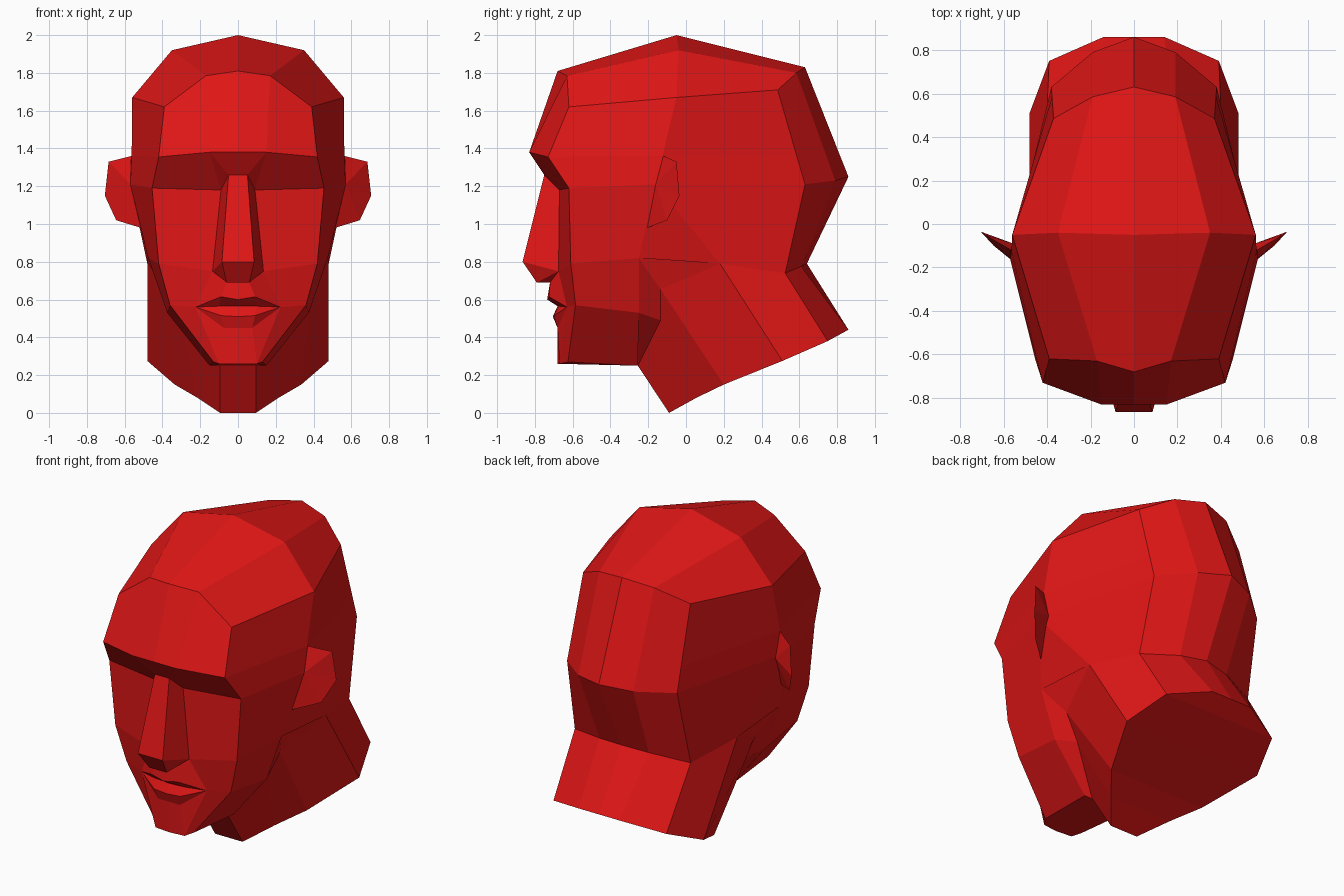
import bpy, bmesh
from mathutils import Vector

if "Cube" in bpy.data.objects:
    bpy.data.objects.remove(bpy.data.objects["Cube"])

red = bpy.data.materials.new("red")
red.diffuse_color = (0.75, 0.008, 0.008, 1)
red.use_nodes = True
red.node_tree.nodes["Principled BSDF"].inputs["Base Color"].default_value = red.diffuse_color


def loft(name, *grids, ref=(0, 0, 1)):
    """Skin rows of half-section points, face outward from ref, mirror over x."""
    bm = bmesh.new()
    verts = {}

    def vert(p):
        if p not in verts:
            verts[p] = bm.verts.new(p)
        return verts[p]

    for rows in grids:
        for a, b in zip(rows, rows[1:]):
            for i in range(len(a) - 1):
                ring = list(dict.fromkeys((a[i], a[i + 1], b[i + 1], b[i])))
                if len(ring) > 2:
                    bm.faces.new([vert(p) for p in ring])
    for f in bm.faces:
        f.normal_update()
        if f.normal.dot(f.calc_center_median() - Vector(ref)) < 0:
            f.normal_flip()
    mesh = bpy.data.meshes.new(name)
    bm.to_mesh(mesh)
    bm.free()
    mesh.materials.append(red)
    ob = bpy.data.objects.new(name, mesh)
    bpy.context.collection.objects.link(ob)
    mirror = ob.modifiers.new("mirror", 'MIRROR')
    mirror.merge_threshold = 0.0005
    return ob


# Landmarks shared between neighbouring parts
brow_c, brow_m, brow_s = (0, -.83, 1.38), (.15, -.83, 1.38), (.42, -.73, 1.355)
fore_s, crown_s, back_s = (.39, -.62, 1.62), (.56, -.05, 1.67), (.37, .485, 1.71)
bulge_s = (.38, .63, 1.21)
nape_c, nape_m, nape_s = (0, .64, .79), (.17, .61, .775), (.40, .525, .74)
eye_in, eye_out, ear_root = (.09, -.67, 1.18), (.455, -.62, 1.19), (.57, -.16, 1.21)
bridge_c, bridge_s = (0, -.75, 1.26), (.05, -.75, 1.26)
cheek, cheek_low = (.42, -.61, .79), (.36, -.585, .57)
wing, mouth_corner = (.135, -.675, .75), (.225, -.63, .56)
base_c, base_s = (0, -.72, .69), (.06, -.72, .69)
chin_c, chin_m, chin_s = (0, -.68, .26), (.10, -.67, .26), (.13, -.625, .27)
jaw_top, jaw_mid, jaw_low = (.475, -.25, .82), (.375, -.25, .53), (.15, -.255, .25)
throat_c, throat_s = (0, -.255, .25), (.095, -.255, .25)
gullet, jaw_back, neck_side = (.305, -.135, .49), (.385, -.135, .655), (.48, .18, .79)

# Skull: cross-sections from brow over the crown to the nape
loft("skull", [
    [brow_c, brow_m, brow_s],
    [(0, -.68, 1.81), (.17, -.63, 1.785), fore_s],
    [(0, -.05, 2), (.35, -.04, 1.92), crown_s],
    [(0, .63, 1.83), (.19, .585, 1.8), back_s],
    [(0, .86, 1.25), (.19, .79, 1.23), bulge_s],
    [nape_c, nape_m, nape_s]])

# Temples and sides of the head
loft("head_side",
     [[fore_s, crown_s, back_s],
      [brow_s, (.563, -.124, 1.36), (.377, .5865, 1.36)],
      [eye_out, ear_root, bulge_s]],
     [[eye_out, ear_root, ear_root, bulge_s],
      [cheek, jaw_top, neck_side, nape_s]][:1] +
     [[cheek, jaw_top, neck_side, nape_s]])

# Brow underside, cheeks and lower face
loft("face",
     [[brow_c, brow_m, brow_m, brow_s], [bridge_c, bridge_s, eye_in, eye_out]],
     [[eye_in, eye_out], [wing, cheek], [mouth_corner, cheek_low], [chin_m, chin_s]])

# Nose: bridge, tip, underside
loft("nose", [
    [bridge_c, bridge_s, eye_in],
    [(0, -.865, .80), (.085, -.865, .80), wing],
    [(0, -.79, .69), (.06, -.79, .69), wing],
    [base_c, base_s, wing]])

# Lips and chin
loft("mouth", [
    [base_c, base_s, wing],
    [(0, -.735, .60), (.09, -.725, .615), mouth_corner],
    [(0, -.68, .565), (.10, -.67, .565), mouth_corner],
    [(0, -.705, .51), (.09, -.70, .515), mouth_corner],
    [(0, -.68, .45), (.075, -.68, .45), mouth_corner],
    [chin_c, chin_m, chin_m]])

# Jaw sides, underside and the strip turning in to the neck
loft("jaw",
     [[cheek, jaw_top], [cheek_low, jaw_mid], [chin_s, jaw_low]],
     [[chin_c, chin_m, chin_s], [throat_c, throat_s, jaw_low]],
     [[ear_root, jaw_top, jaw_mid, jaw_low], [neck_side, jaw_back, gullet, throat_s]])

# Neck with its slanted flat base
neck_base = [(0, -.09, 0), (.095, -.09, 0), (.215, .055, .08), (.335, .2, .15),
             (.48, .51, .275), (.39, .75, .38), (.14, .86, .44), (0, .86, .44)]
loft("neck",
     [[throat_c, throat_s, gullet, jaw_back, neck_side, nape_s, nape_m, nape_c],
      neck_base, [(0, y, z) for x, y, z in neck_base]], ref=(0, .2, .8))

# Ears: thin wedge between a front and a back root
ear_rim = [(.565, -.12, 1.36), (.685, -.05, 1.33), (.705, -.035, 1.15),
           (.645, -.10, 1.02), (.515, -.205, .98)]
loft("ears", [[ear_root] * 5, ear_rim, [(.555, -.09, 1.2)] * 5], ref=(.6, -.105, 1.18))
